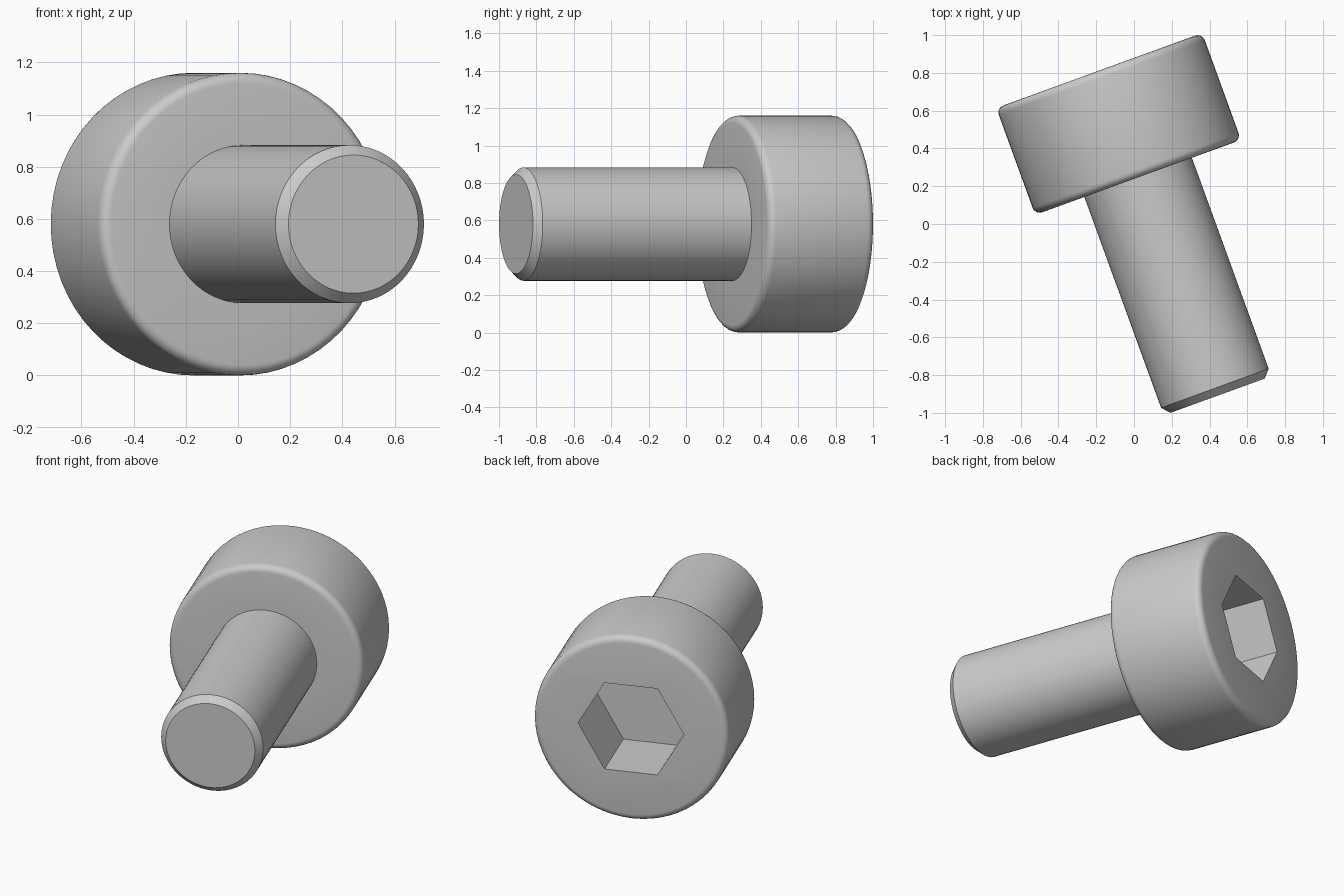
import bpy, bmesh, math
from mathutils import Matrix

if "Cube" in bpy.data.objects:
    bpy.data.objects.remove(bpy.data.objects["Cube"])

SIDES = 64
HEAD_R, SHANK_R, FILLET, CHAMFER = 0.58, 0.303, 0.04, 0.038
HEAD_T, TOP_T = 1.23, 1.832          # distances along the axis from the tip
SOCKET_R, SOCKET_DEPTH = 0.315, 0.42

# local +z runs from the tip to the head; lay it down along +y, turned 20 degrees
PLACE = (Matrix.Translation((0.4425, -0.909, 0.58))
         @ Matrix.Rotation(math.radians(20), 4, 'Z')
         @ Matrix.Rotation(math.radians(-90), 4, 'X'))


def make_object(name, bm):
    bmesh.ops.recalc_face_normals(bm, faces=bm.faces)
    bm.transform(PLACE)
    mesh = bpy.data.meshes.new(name)
    bm.to_mesh(mesh)
    bm.free()
    obj = bpy.data.objects.new(name, mesh)
    bpy.context.collection.objects.link(obj)
    return obj


def fillet(t, start):
    """Quarter-circle (radius, height) points around the head rim."""
    return [(HEAD_R - FILLET + FILLET * math.cos(a), t + FILLET * math.sin(a))
            for a in (math.radians(start + i * 18) for i in range(6))]


def lathe(name, profile):
    bm = bmesh.new()
    rings = []
    for r, t in profile:
        rings.append([bm.verts.new((r * math.cos(a), r * math.sin(a), t))
                      for a in (2 * math.pi * i / SIDES for i in range(SIDES))])
    for lo, hi in zip(rings, rings[1:]):
        for i in range(SIDES):
            j = (i + 1) % SIDES
            bm.faces.new((lo[i], lo[j], hi[j], hi[i]))
    bm.faces.new(rings[0])
    bm.faces.new(rings[-1])
    return make_object(name, bm)


# shank with chamfered tip and head with rounded rims, as one turned body
profile = [(SHANK_R - CHAMFER, 0), (SHANK_R, CHAMFER + 0.004), (SHANK_R, HEAD_T)]
profile += fillet(HEAD_T + FILLET, -90) + fillet(TOP_T - FILLET, 0)
screw = lathe("cap_screw", profile)

# hexagonal key socket, corners pointing sideways
bm = bmesh.new()
bmesh.ops.create_cone(bm, cap_ends=True, segments=6, radius1=SOCKET_R, radius2=SOCKET_R,
                      depth=2 * SOCKET_DEPTH,
                      matrix=Matrix.Translation((0, 0, TOP_T)) @ Matrix.Rotation(math.radians(30), 4, 'Z'))
# put a corner exactly on the local x axis
corner = max(bm.verts, key=lambda v: v.co.x)
turn = -math.atan2(corner.co.y, corner.co.x)
bm.transform(Matrix.Rotation(turn, 4, 'Z'))
cutter = make_object("socket_cutter", bm)
cutter.hide_render = True

cut = screw.modifiers.new("socket", 'BOOLEAN')
cut.operation = 'DIFFERENCE'
cut.solver = 'EXACT'
cut.object = cutter
bpy.context.view_layer.objects.active = screw
screw.select_set(True)
bpy.ops.object.modifier_apply(modifier=cut.name)
bpy.data.objects.remove(cutter)
bpy.ops.object.shade_smooth_by_angle(angle=math.radians(30))
